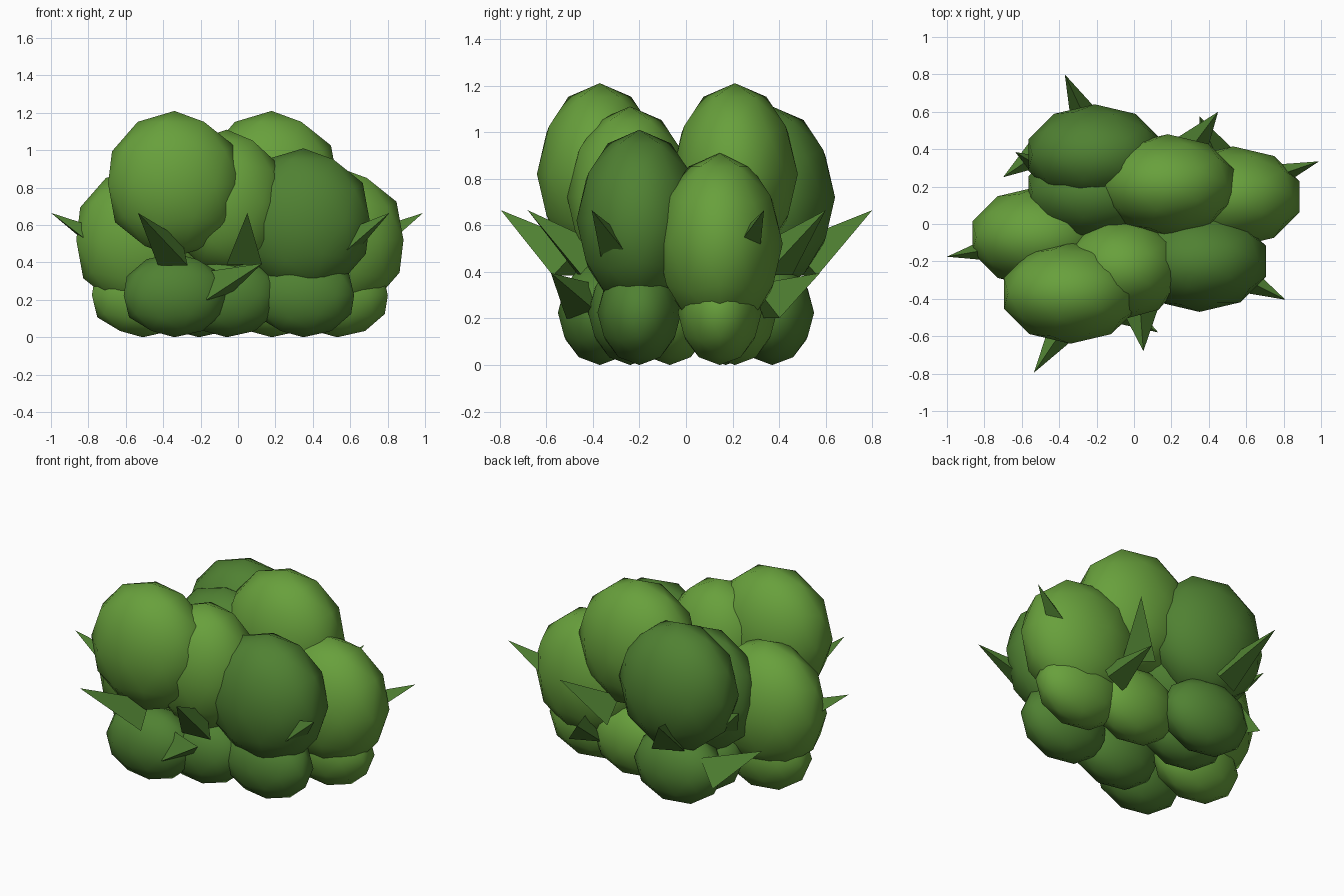
import bpy
from math import pi
from mathutils import Vector

cube = bpy.data.objects.get("Cube")
if cube:
    bpy.data.objects.remove(cube)


def make_material(name, color):
    mat = bpy.data.materials.new(name)
    mat.use_nodes = True
    mat.diffuse_color = color
    mat.node_tree.nodes["Principled BSDF"].inputs["Base Color"].default_value = color
    return mat


light = make_material("light green", (0.138, 0.352, 0.045, 1))
dark = make_material("dark green", (0.08, 0.22, 0.032, 1))


# One rounded clump of foliage
def clump(name, center, radii, mat):
    bpy.ops.mesh.primitive_ico_sphere_add(subdivisions=2, radius=1, location=center,
                                          rotation=(0, 0, pi))
    ob = bpy.context.object
    ob.name = name
    ob.scale = radii
    bpy.ops.object.shade_smooth()
    ob.data.materials.append(mat)


# One three-sided pointed leaf, running from base to tip
def leaf(name, base, tip):
    base, tip = Vector(base), Vector(tip)
    axis = tip - base
    bpy.ops.mesh.primitive_cone_add(vertices=3, radius1=0.11, radius2=0,
                                    depth=axis.length, location=(base + tip) / 2)
    ob = bpy.context.object
    ob.name = name
    ob.rotation_euler = axis.to_track_quat("Z", "Y").to_euler()
    ob.data.materials.append(dark)


# Each stem carries a tall upper clump and a small lower clump:
# name, x, y, height of upper centre, upper width, upper colour, lower colour
stems = [
    ("front_left", -0.34, -0.37, 0.82, 0.373, light, dark),
    ("front_middle", -0.06, -0.24, 0.72, 0.325, light, dark),
    ("front_right", 0.35, -0.20, 0.62, 0.373, dark, dark),
    ("right_end", 0.53, 0.145, 0.52, 0.373, light, light),
    ("back_right", 0.18, 0.21, 0.82, 0.373, light, light),
    ("back_left", -0.21, 0.37, 0.72, 0.373, dark, dark),
    ("middle_left", -0.21, 0.17, 0.62, 0.373, dark, dark),
    ("left_end", -0.51, -0.07, 0.52, 0.373, light, light),
]
for name, x, y, z, width, upper_mat, lower_mat in stems:
    clump(name + "_upper_clump", (x, y, z), (width, 0.27, 0.39), upper_mat)
    clump(name + "_lower_clump", (x, y, 0.225), (0.285, 0.18, 0.225), lower_mat)

# Upper leaves point outward and up from the centre
upper_tips = [(-1.0, -0.175), (0.99, 0.335), (-0.535, -0.795), (-0.37, 0.80),
              (0.05, -0.68), (0.81, -0.405), (0.45, 0.60), (-0.635, 0.385)]
for i, (x, y) in enumerate(upper_tips):
    leaf(f"upper_leaf_{i + 1}", (x * 0.62, y * 0.62, 0.43), (x, y, 0.665))

# Lower leaves sweep sideways around the base
lower_leaves = [((-0.14, -0.42), (0.13, -0.58)),
                ((0.45, 0.34), (0.35, 0.575)),
                ((-0.45, 0.42), (-0.70, 0.25))]
for i, (base, tip) in enumerate(lower_leaves):
    leaf(f"lower_leaf_{i + 1}", (*base, 0.25), (*tip, 0.395))
